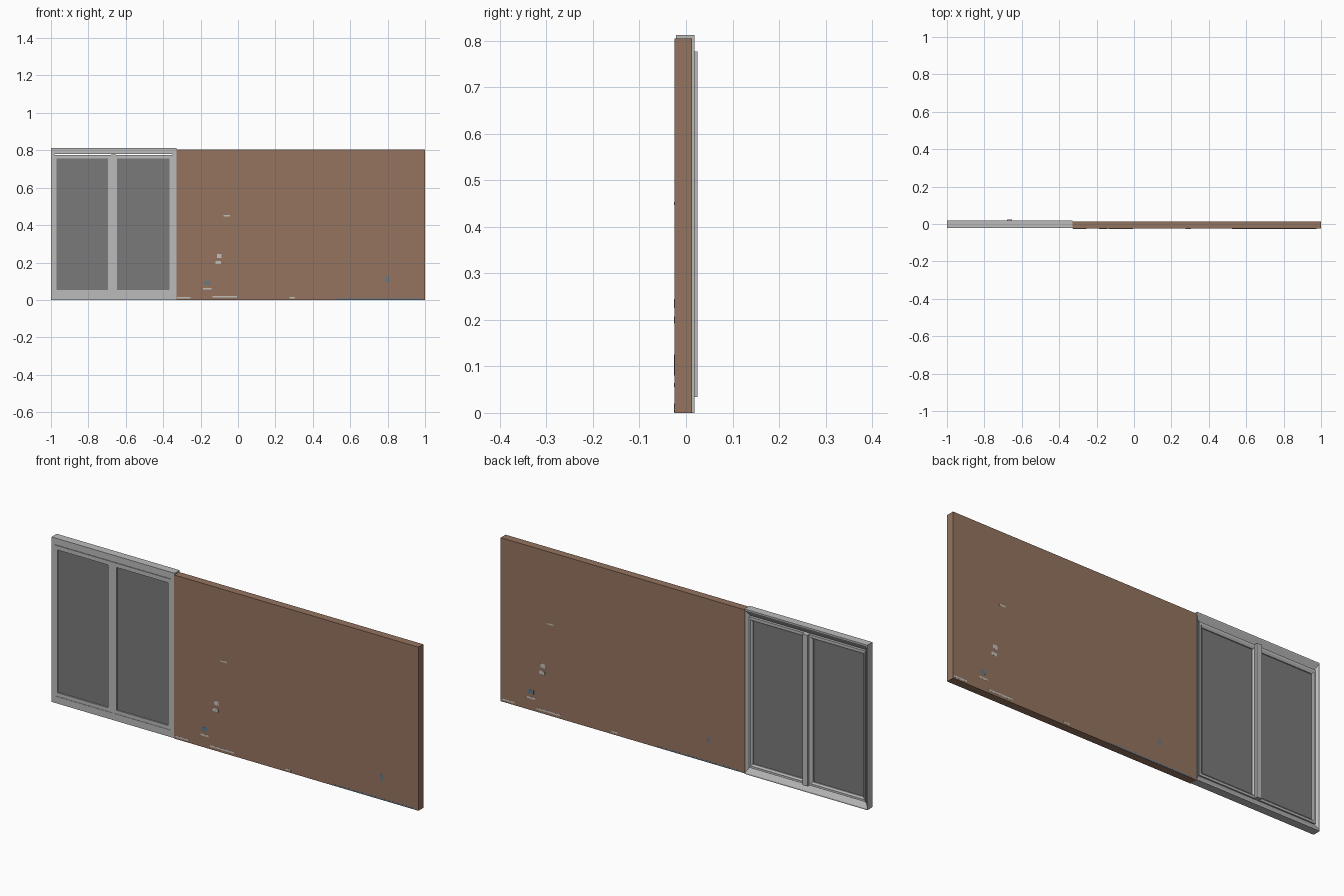
import bpy, bmesh

if "Cube" in bpy.data.objects:
    bpy.data.objects.remove(bpy.data.objects["Cube"])


def material(name, rgb):
    m = bpy.data.materials.new(name)
    m.diffuse_color = (*rgb, 1)
    m.use_nodes = True
    m.node_tree.nodes["Principled BSDF"].inputs["Base Color"].default_value = m.diffuse_color
    return m


BROWN = material("brown_wall", (0.30, 0.175, 0.115))
GREY = material("light_grey_frame", (0.50, 0.50, 0.50))
GLASS = material("dark_grey_glass", (0.195, 0.195, 0.195))
WHITE = material("pale_chip", (0.55, 0.53, 0.50))
BLUE = material("blue_chip", (0.13, 0.19, 0.25))


def finish(bm, name, mat):
    bmesh.ops.recalc_face_normals(bm, faces=bm.faces)
    me = bpy.data.meshes.new(name)
    bm.to_mesh(me)
    bm.free()
    me.materials.append(mat)
    ob = bpy.data.objects.new(name, me)
    bpy.context.collection.objects.link(ob)
    return ob


def box(name, x0, x1, y0, y1, z0, z1, mat):
    bm = bmesh.new()
    bmesh.ops.create_cube(bm, size=1)
    for v in bm.verts:
        v.co = (x0 if v.co.x < 0 else x1, y0 if v.co.y < 0 else y1,
                z0 if v.co.z < 0 else z1)
    return finish(bm, name, mat)


def frame(name, outer, inner, profile, mat):
    """Mitred rectangular frame; profile points are (0 outer..1 inner, y)."""
    bm = bmesh.new()
    loops = []
    for t, y in profile:
        x0, x1, z0, z1 = [a + (b - a) * t for a, b in zip(outer, inner)]
        loops.append([bm.verts.new((x, y, z)) for x, z in
                      ((x0, z0), (x1, z0), (x1, z1), (x0, z1))])
    for i, a in enumerate(loops):
        b = loops[(i + 1) % len(loops)]
        for k in range(4):
            n = (k + 1) % 4
            bm.faces.new((a[k], a[n], b[n], b[k]))
    return finish(bm, name, mat)


# Wall panel
box("wall_panel", -0.33, 1.0, -0.025, 0.013, 0, 0.805, BROWN)

# Window casing with a sloped reveal at the back
frame("window_casing", (-1.0, -0.33, 0, 0.812), (-0.982, -0.35, 0.034, 0.779),
      [(0, -0.022), (0, 0.018), (0.2, 0.018), (1, 0.002), (1, -0.022)], GREY)

# Two sashes with their panes
for side, outer, inner in (
        ("left", (-0.983, -0.672, 0.033, 0.776), (-0.970, -0.695, 0.052, 0.755)),
        ("right", (-0.656, -0.349, 0.033, 0.776), (-0.647, -0.367, 0.052, 0.755))):
    frame(side + "_sash", outer, inner,
          [(0, -0.020), (0, 0.010), (0.55, 0.010), (1, 0.004), (1, -0.020)], GREY)
    x0, x1, z0, z1 = inner
    box(side + "_glass", x0 - .003, x1 + .003, -0.014, -0.001,
        z0 - .003, z1 + .003, GLASS)

# Centre post, standing proud at the back
box("centre_post", -0.678, -0.652, -0.0215, 0.025, 0.034, 0.777, GREY)

# Chipped paint: x, z, width, height; repeated mirrored on the back face
chips = [(-0.10, 0.235, 0.025, 0.02, WHITE), (-0.105, 0.20, 0.03, 0.015, WHITE),
         (-0.06, 0.45, 0.035, 0.007, WHITE), (-0.165, 0.06, 0.045, 0.009, WHITE),
         (-0.07, 0.016, 0.13, 0.008, WHITE), (-0.29, 0.012, 0.07, 0.008, WHITE),
         (0.29, 0.012, 0.03, 0.007, WHITE), (-0.165, 0.09, 0.03, 0.02, BLUE),
         (0.80, 0.11, 0.015, 0.03, BLUE), (0.75, 0.004, 0.45, 0.006, BLUE)]
for i, (x, z, w, h, mat) in enumerate(chips):
    for face, cx, y in (("front", x, -0.025), ("back", 0.67 - x, 0.013)):
        box(f"{face}_chip_{i}", cx - w / 2, cx + w / 2, y - 0.0004, y + 0.0004,
            z - h / 2, z + h / 2, mat)
